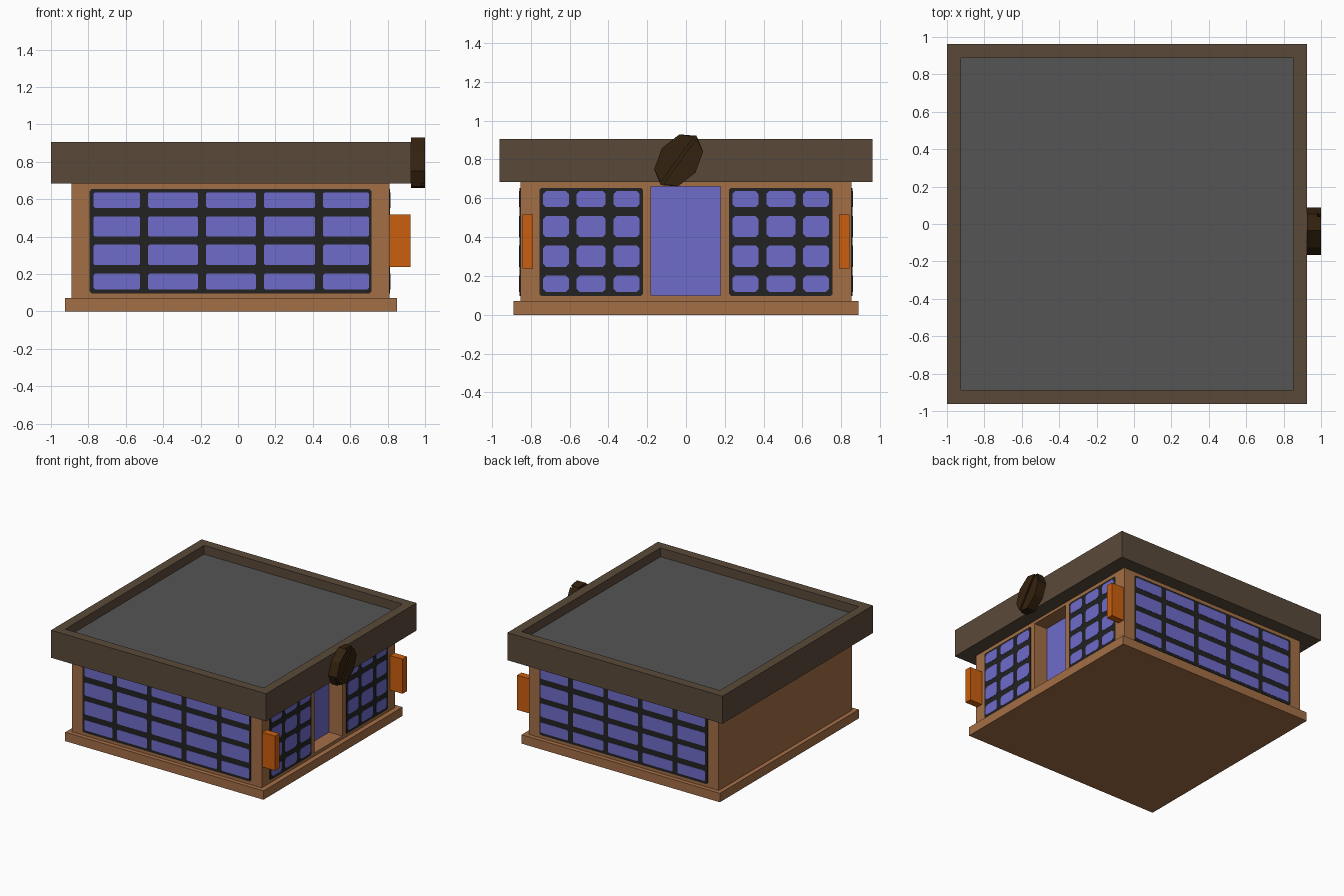
import bpy, bmesh, math
from mathutils import Vector

if "Cube" in bpy.data.objects:
    bpy.data.objects.remove(bpy.data.objects["Cube"])


def material(name, r, g, b):
    lin = [((c / 255 + 0.055) / 1.055) ** 2.4 if c > 10 else c / 255 / 12.92 for c in (r, g, b)]
    m = bpy.data.materials.new(name)
    m.diffuse_color = (*lin, 1)
    m.use_nodes = True
    m.node_tree.nodes["Principled BSDF"].inputs["Base Color"].default_value = m.diffuse_color
    return m


WALL = material("warm brown wall", 163, 110, 70)
TRIM = material("dark brown roof trim", 90, 74, 58)
DECK = material("grey roof deck", 85, 85, 85)
FRAME = material("black window frame", 34, 34, 34)
GLASS = material("violet glass", 110, 108, 202)
LAMP = material("orange lamp", 203, 95, 14)
BEAN = material("dark roast brown", 52, 34, 14)


def finish(name, bm, *mats):
    bmesh.ops.recalc_face_normals(bm, faces=bm.faces)
    me = bpy.data.meshes.new(name)
    bm.to_mesh(me)
    bm.free()
    for m in mats:
        me.materials.append(m)
    ob = bpy.data.objects.new(name, me)
    bpy.context.collection.objects.link(ob)
    return ob


def box_bm(x0, x1, y0, y1, z0, z1):
    bm = bmesh.new()
    bmesh.ops.create_cube(bm, size=1)
    for v in bm.verts:
        v.co = Vector(((x0 + x1) / 2 + v.co.x * (x1 - x0),
                       (y0 + y1) / 2 + v.co.y * (y1 - y0),
                       (z0 + z1) / 2 + v.co.z * (z1 - z0)))
    return bm


def prism(bm, pts, place, d0, d1, mat=0):
    """Extrude a 2D outline from depth d0 to d1, mapped to the world by place."""
    a = [bm.verts.new(place(p, q, d0)) for p, q in pts]
    b = [bm.verts.new(place(p, q, d1)) for p, q in pts]
    n = len(pts)
    faces = [bm.faces.new(a[::-1]), bm.faces.new(b)]
    faces += [bm.faces.new((a[i], a[(i + 1) % n], b[(i + 1) % n], b[i])) for i in range(n)]
    for f in faces:
        f.material_index = mat


def chamfered(a0, a1, z0, z1, c):
    return [(a0 + c, z0), (a1 - c, z0), (a1, z0 + c), (a1, z1 - c),
            (a1 - c, z1), (a0 + c, z1), (a0, z1 - c), (a0, z0 + c)]


# Base and walls
X0, X1, Y = -0.89, 0.81, 0.853
finish("base", box_bm(-0.925, 0.85, -0.888, 0.888, 0, 0.072), WALL)
walls = finish("walls", box_bm(X0, X1, -Y, Y, 0.072, 0.683), WALL)

# Doorway recess cut in the right wall
cutter = finish("doorway_cutter", box_bm(X1 - 0.125, X1 + 0.1, -0.18, 0.177, 0.098, 0.66), WALL)
cutter.hide_render = True
mod = walls.modifiers.new("doorway", "BOOLEAN")
mod.operation = "DIFFERENCE"
mod.solver = "EXACT"
mod.object = cutter
bpy.context.view_layer.objects.active = walls
bpy.ops.object.modifier_apply(modifier=mod.name)
bpy.data.objects.remove(cutter)
finish("door_glass", box_bm(X1 - 0.126, X1 - 0.118, -0.18, 0.177, 0.098, 0.66), GLASS)

# Roof with raised rim and sunken deck
bm = box_bm(-1, 0.925, -0.962, 0.962, 0.683, 0.906)
top = max(bm.faces, key=lambda f: f.calc_center_median().z)
bmesh.ops.inset_region(bm, faces=[top], thickness=0.105)
deck = bmesh.ops.extrude_face_region(bm, geom=[top])
bmesh.ops.delete(bm, geom=[top], context="FACES_ONLY")
for g in deck["geom"]:
    if isinstance(g, bmesh.types.BMVert):
        g.co.z -= 0.072
    elif isinstance(g, bmesh.types.BMFace):
        g.material_index = 1
finish("roof", bm, TRIM, DECK)

# Windows: thin frame plate with chamfered panes
ROWS = [(0.118, 0.202), (0.247, 0.357), (0.40, 0.508), (0.554, 0.637)]
WIDE = [(-0.772, -0.524), (-0.481, -0.214), (-0.171, 0.096), (0.139, 0.412), (0.455, 0.70)]
NARROW = [(0.239, 0.373), (0.414, 0.563), (0.604, 0.736)]


def window(name, a0, a1, cols, place, c):
    bm = bmesh.new()
    prism(bm, chamfered(a0, a1, 0.097, 0.654, 0.01), place, -0.002, 0.004)
    for p0, p1 in cols:
        for z0, z1 in ROWS:
            prism(bm, chamfered(p0, p1, z0, z1, c), place, 0.003, 0.006, 1)
    finish(name, bm, FRAME, GLASS)


window("front_window", -0.793, 0.713, WIDE, lambda a, z, d: (a, -Y - d, z), 0.007)
window("back_window", -0.793, 0.713, WIDE, lambda a, z, d: (a, Y + d, z), 0.007)
for side, s in (("near", -1), ("far", 1)):
    window(side + "_door_window", 0.222, 0.755, NARROW,
           lambda a, z, d, s=s: (X1 + d, s * a, z), 0.015)
    # Wall lamp beside each door window
    y = sorted((s * 0.787, s * 0.843))
    finish(side + "_wall_lamp", box_bm(X1, 0.922, *y, 0.237, 0.517), LAMP)

# Bean-shaped sign: tilted octagon, two halves with a seam groove
ang = math.radians(54)


def bean_place(u, v, d):
    return (0.925 + d, -0.038 + u * math.cos(ang) - v * math.sin(ang),
            0.795 + u * math.sin(ang) + v * math.cos(ang))


U, V, GAP = 0.157, 0.107, 0.008
octagon = [(U * math.cos(i * math.pi / 4), V * math.sin(i * math.pi / 4)) for i in range(8)]
bm = bmesh.new()
prism(bm, octagon, bean_place, 0, 0.055)
for s in (1, -1):
    half = [(U - 0.012, s * GAP)] + [(u, s * v) for u, v in octagon[1:4]] + [(-U + 0.012, s * GAP)]
    prism(bm, half, bean_place, 0.055, 0.075)
finish("bean_sign", bm, BEAN)
